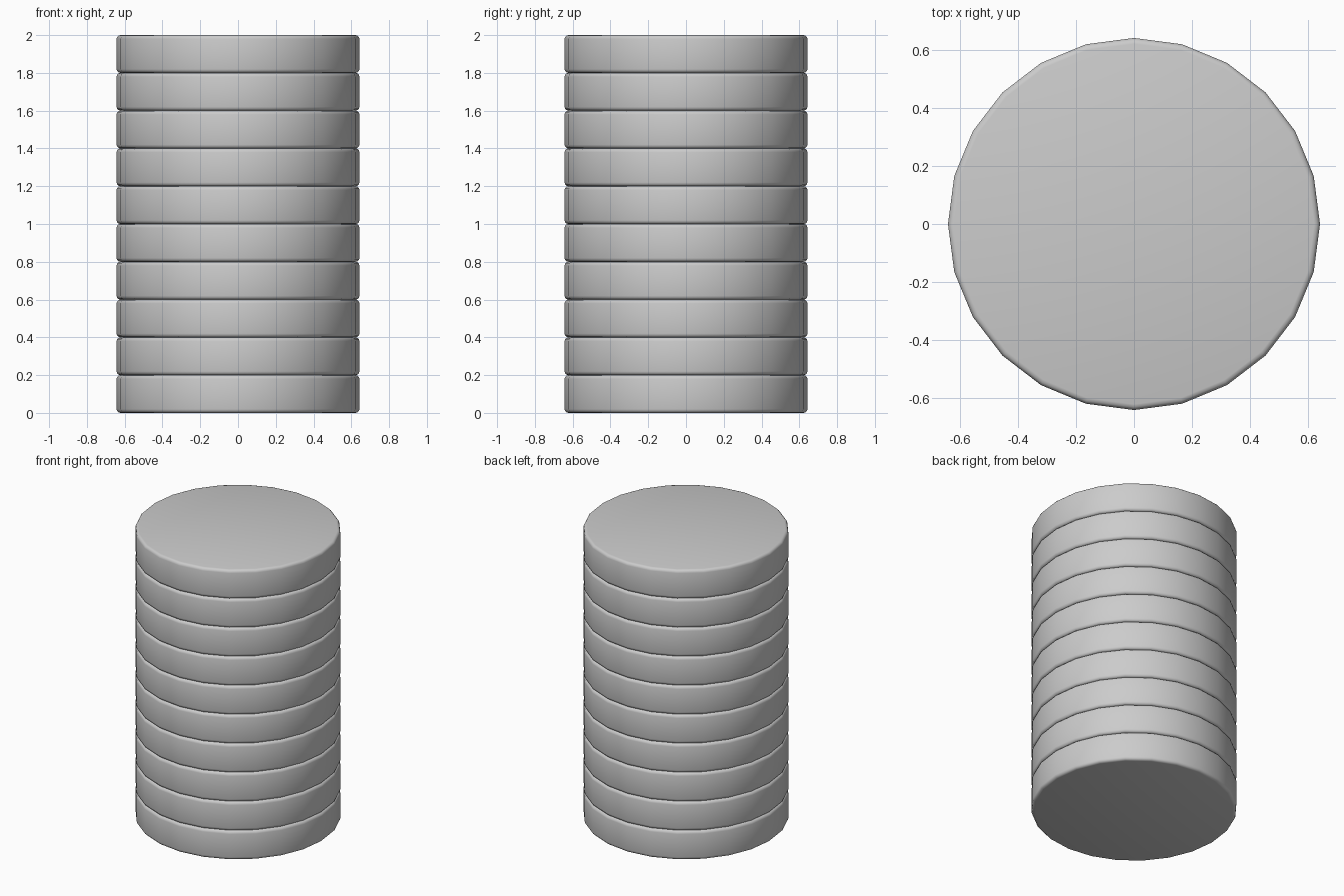
import bpy
import bmesh

DISC_COUNT = 10
SIDES = 24
RADIUS = 0.643
HEIGHT = 2 / DISC_COUNT
BEVEL = 0.02

if "Cube" in bpy.data.objects:
    bpy.data.objects.remove(bpy.data.objects["Cube"], do_unlink=True)

# Single plain grey finish
grey = bpy.data.materials.new("plain grey")
grey.use_nodes = True
colour = (0.6, 0.6, 0.6, 1)
grey.diffuse_color = colour
grey.node_tree.nodes["Principled BSDF"].inputs["Base Color"].default_value = colour


def make_disc_mesh():
    """Low cylinder with softly rounded rims."""
    bm = bmesh.new()
    bmesh.ops.create_cone(bm, cap_ends=True, segments=SIDES,
                          radius1=RADIUS, radius2=RADIUS, depth=HEIGHT)
    rims = [e for e in bm.edges
            if abs(e.verts[0].co.z - e.verts[1].co.z) < HEIGHT / 2]
    bmesh.ops.bevel(bm, geom=rims, offset=BEVEL, segments=3,
                    profile=0.5, affect='EDGES')
    for face in bm.faces:
        face.smooth = True
    mesh = bpy.data.meshes.new("disc")
    bm.to_mesh(mesh)
    bm.free()
    mesh.materials.append(grey)
    return mesh


# Stack of identical discs sharing one mesh
disc_mesh = make_disc_mesh()
for i in range(DISC_COUNT):
    disc = bpy.data.objects.new(f"disc_{i + 1}", disc_mesh)
    disc.location.z = HEIGHT * (i + 0.5)
    bpy.context.collection.objects.link(disc)
